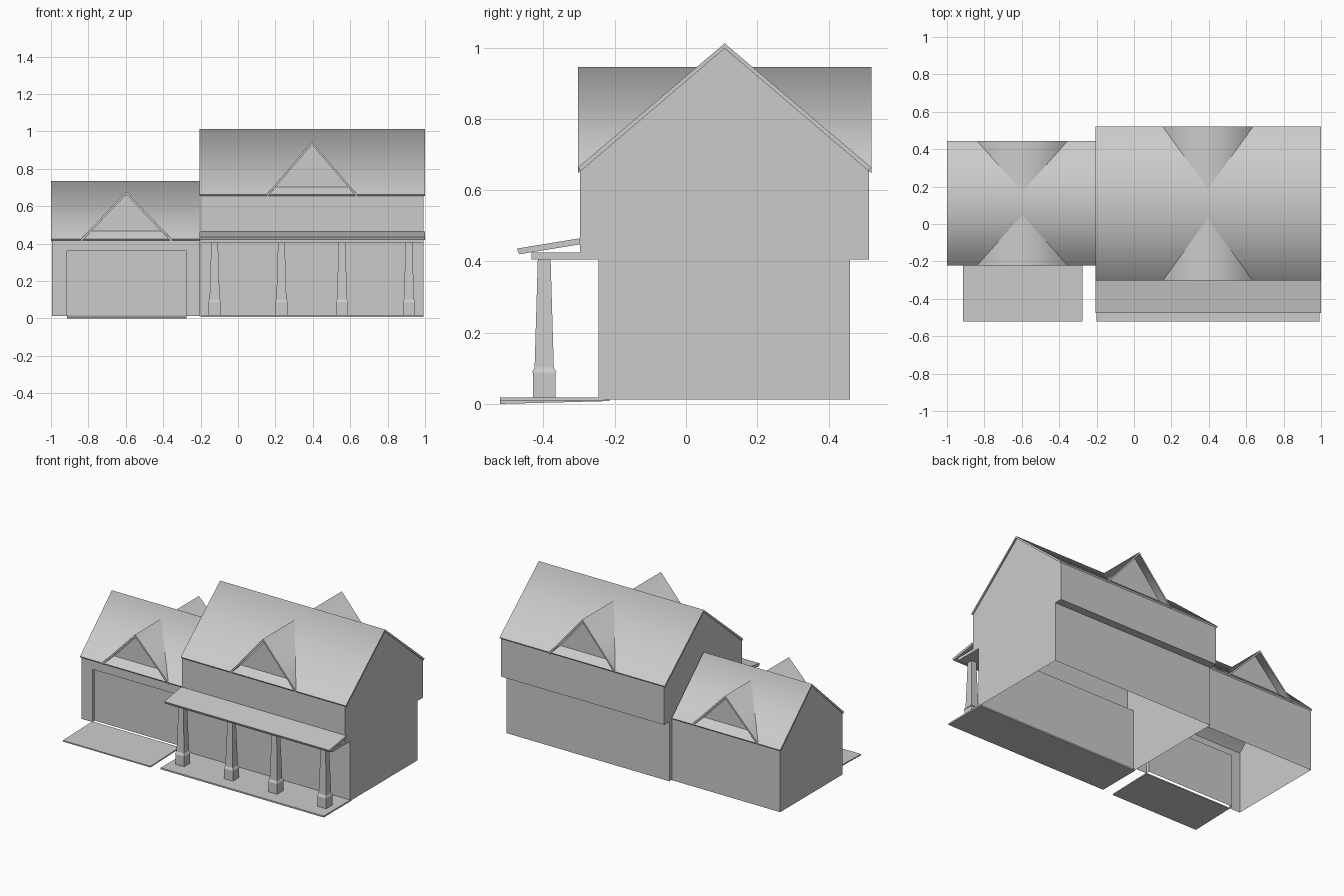
import bpy, bmesh

if "Cube" in bpy.data.objects:
    bpy.data.objects.remove(bpy.data.objects["Cube"])


def make(name, verts, faces, smooth_edges=(), closed=True):
    """Mesh object; edges in smooth_edges shade smoothly, all others stay sharp."""
    bm = bmesh.new()
    vs = [bm.verts.new(v) for v in verts]
    for f in faces:
        bm.faces.new([vs[i] for i in f])
    if closed:
        bmesh.ops.recalc_face_normals(bm, faces=bm.faces)
    if smooth_edges:
        soft = [{vs[a], vs[b]} for a, b in smooth_edges]
        for f in bm.faces:
            f.smooth = True
        for e in bm.edges:
            e.smooth = set(e.verts) in soft
    me = bpy.data.meshes.new(name)
    bm.to_mesh(me)
    bm.free()
    ob = bpy.data.objects.new(name, me)
    bpy.context.collection.objects.link(ob)
    return ob


def extrude(name, prof, x0, x1, skip=(), ends=(True, True), soft=()):
    """Extrude a (y, z) profile along x, leaving out the skipped sides."""
    n = len(prof)
    verts = [(x, y, z) for x in (x0, x1) for y, z in prof]
    faces = [(i, i + n, (i + 1) % n + n, (i + 1) % n) for i in range(n) if i not in skip]
    if ends[0]:
        faces.append(tuple(range(n)))
    if ends[1]:
        faces.append(tuple(reversed(range(n, 2 * n))))
    return make(name, verts, faces, [(i, i + n) for i in soft])


def box(name, x0, x1, y0, y1, z0, z1):
    return extrude(name, [(y0, z0), (y0, z1), (y1, z1), (y1, z0)], x0, x1)


def gable_roof(name, x0, x1, y0, y1, ze, zr, t):
    m = (y0 + y1) / 2
    prof = [(y0, ze), (m, zr), (y1, ze), (y1 - t * .6, ze - t * .7),
            (m, zr - t), (y0 + t * .6, ze - t * .7)]
    extrude(name, prof, x0, x1, soft=(1, 4))


def dormer(name, xc, hw, ze, za, ye, yb, t=0.016):
    # two thin roof planes meeting the main roof along the valleys
    top = [(xc - hw, ye, ze), (xc, ye, za), (xc + hw, ye, ze), (xc, yb, za)]
    low = [(x, y, z - t) for x, y, z in top]
    make(name + "_roof", top + low,
         [(0, 1, 3), (1, 2, 3), (4, 7, 5), (5, 7, 6), (0, 4, 5, 1),
          (1, 5, 6, 2), (2, 6, 7, 3), (3, 7, 4, 0)], [(1, 3), (5, 7)])
    # recessed gable wall
    yw = ye + (0.047 if yb > ye else -0.047)
    zb, zt = ze + 0.035, za - t
    w = hw * (zt - zb) / (za - ze)
    tri = [(xc - w, yw, zb), (xc + w, yw, zb), (xc, yw, zt)]
    make(name + "_gable", tri, [(0, 1, 2) if yb > ye else (2, 1, 0)], closed=False)


# main house: jettied upper floor, open underneath and under the roof
extrude("main_walls",
        [(-.245, .012), (-.245, .405), (-.297, .405), (-.297, .656), (.108, .998),
         (.513, .656), (.513, .405), (.46, .405), (.46, .012)],
        -.2, .992, skip=(3, 4, 8))
gable_roof("main_roof", -.207, 1.0, -.303, .52, .664, 1.012, .014)

# garage walls, front left out for the door
extrude("garage_walls",
        [(-.215, .012), (-.215, .42), (.1115, .722), (.438, .42), (.438, .012)],
        -.995, -.203, skip=(0, 1, 2, 4), ends=(True, False))
gable_roof("garage_roof", -1.0, -.207, -.222, .445, .425, .735, .014)

# garage front with shallow recessed door
yf, yd, dx0, dx1, dz = -.215, -.19, -.915, -.275, .36
frame = [(-.995, yf, .012), (-.995, yf, .42), (-.203, yf, .42), (-.203, yf, .012),
         (dx1, yf, .012), (dx1, yf, dz), (dx0, yf, dz), (dx0, yf, .012)]
door = [(dx1, yd, .012), (dx1, yd, dz), (dx0, yd, dz), (dx0, yd, .012)]
make("garage_front", frame + door,
     [(0, 1, 6, 7), (1, 2, 5, 6), (2, 3, 4, 5), (4, 5, 9, 8), (5, 6, 10, 9), (6, 7, 11, 10), (8, 9, 10, 11)])

# dormers, front and mirrored back
for part, xc, hw, ze, za, y0, y1, yb in (
        ("main_dormer", .395, .241, .664, .945, -.303, .52, .031),
        ("garage_dormer", -.597, .243, .425, .678, -.222, .445, .052)):
    dormer(part + "_front", xc, hw, ze, za, y0, yb)
    dormer(part + "_back", xc, hw, ze, za, y1, y0 + y1 - yb)

# porch floor, ceiling and lean-to roof
box("porch_floor", -.2, .992, -.522, -.23, .008, .018)
box("porch_ceiling", -.2, .992, -.433, -.245, .405, .425)
extrude("porch_roof", [(-.475, .436), (-.297, .465), (-.297, .448), (-.468, .42)], -.207, 1.0)

# sloped driveway
extrude("driveway", [(-.522, 0), (-.522, .008), (-.215, .016), (-.215, .008)], -.915, -.275)

# square tapered posts on plinths
rings = [(.032, .018), (.032, .088), (.035, .088), (.027, .102), (.018, .405)]
for k, xc in enumerate((-.125, .232, .556, .914)):
    vs = [(xc + sx * h, -.398 + sy * h, z) for h, z in rings
          for sx, sy in ((-1, -1), (1, -1), (1, 1), (-1, 1))]
    fs = [(r * 4 + i, r * 4 + (i + 1) % 4, r * 4 + 4 + (i + 1) % 4, r * 4 + 4 + i)
          for r in range(len(rings) - 1) for i in range(4)]
    make(f"porch_post_{k + 1}", vs, fs + [(3, 2, 1, 0), (16, 17, 18, 19)])
